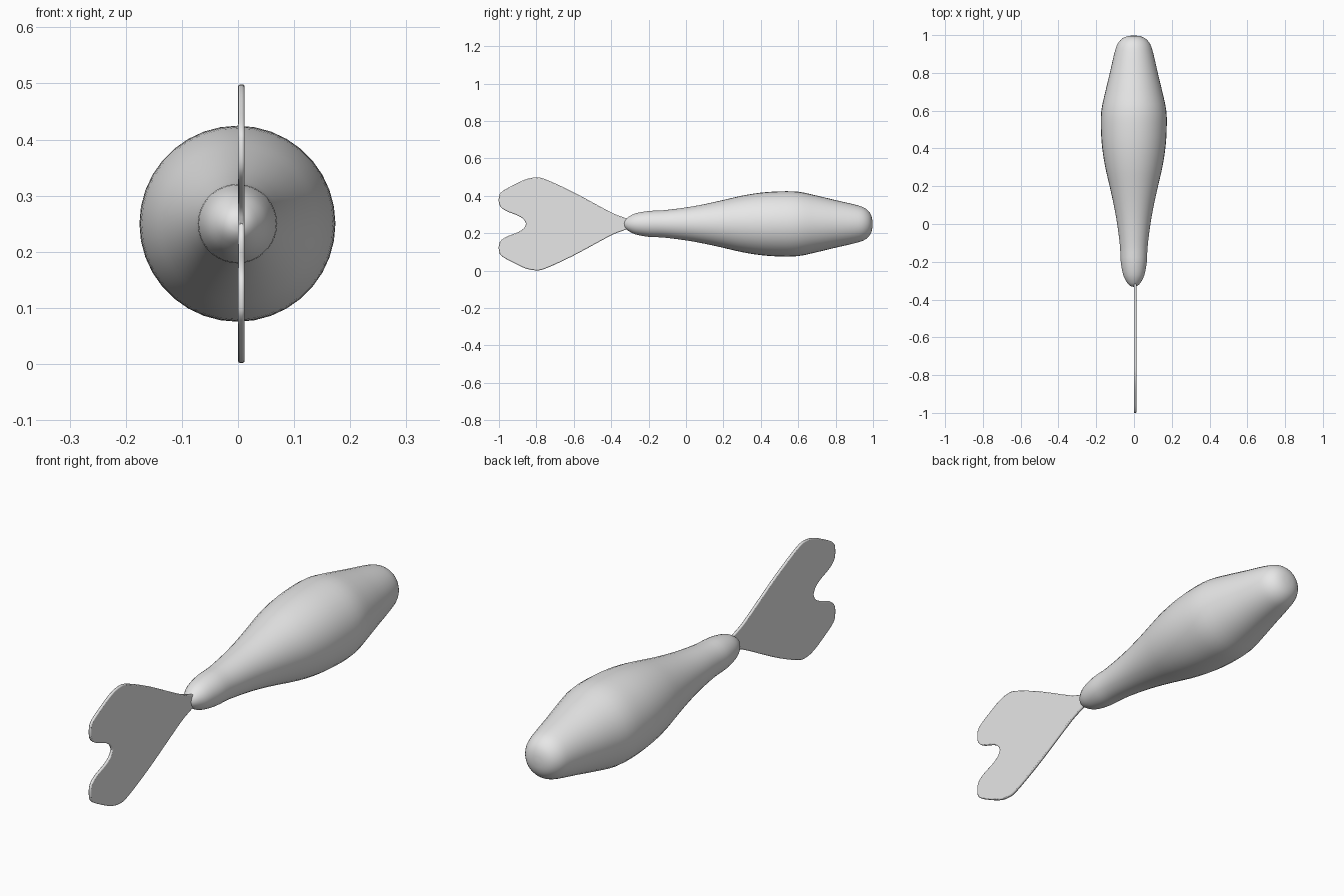
import bpy, bmesh, math
from mathutils import Vector

if "Cube" in bpy.data.objects:
    bpy.data.objects.remove(bpy.data.objects["Cube"])

CENTRE_Z = 0.25

grey = bpy.data.materials.new("plain_grey")
grey.diffuse_color = (0.8, 0.8, 0.8, 1)
grey.use_nodes = True
grey.node_tree.nodes["Principled BSDF"].inputs["Base Color"].default_value = grey.diffuse_color


def smooth_path(points, steps):
    """Catmull-Rom curve through an open list of 2D points."""
    p = [Vector(q) for q in points]
    p = [2 * p[0] - p[1]] + p + [2 * p[-1] - p[-2]]
    out = []
    for a, b, c, d in zip(p, p[1:], p[2:], p[3:]):
        for i in range(steps):
            t = i / steps
            out.append(0.5 * (2 * b + (c - a) * t + (2 * a - 5 * b + 4 * c - d) * t * t
                              + (3 * b - a - 3 * c + d) * t ** 3))
    return out + [p[-2]]


def finish(bm, name):
    bmesh.ops.recalc_face_normals(bm, faces=bm.faces)
    mesh = bpy.data.meshes.new(name)
    bm.to_mesh(mesh)
    bm.free()
    mesh.materials.append(grey)
    obj = bpy.data.objects.new(name, mesh)
    bpy.context.collection.objects.link(obj)
    bpy.context.view_layer.objects.active = obj
    obj.select_set(True)
    return obj


# Body: round profile (y, radius) swept about the long axis
profile = [(-0.333, 0), (-0.328, 0.018), (-0.31, 0.036), (-0.27, 0.056), (-0.2, 0.069),
           (-0.12, 0.073), (0, 0.088), (0.1, 0.106), (0.2, 0.128), (0.3, 0.151),
           (0.4, 0.167), (0.5, 0.174), (0.6, 0.172), (0.7, 0.151), (0.8, 0.127),
           (0.9, 0.104), (0.95, 0.088), (0.98, 0.064), (0.994, 0.034), (0.998, 0)]
bm = bmesh.new()
verts = [bm.verts.new((0, y, max(r, 0))) for y, r in smooth_path(profile, 3)]
edges = [bm.edges.new(pair) for pair in zip(verts, verts[1:])]
bmesh.ops.spin(bm, geom=verts + edges, cent=(0, 0, 0), axis=(0, 1, 0),
               angle=math.tau, steps=36)
bmesh.ops.remove_doubles(bm, verts=bm.verts, dist=0.0005)
body = finish(bm, "body")
body.location = (-0.001, 0, CENTRE_Z)
bpy.ops.object.shade_smooth_by_angle(angle=math.radians(60))
body.select_set(False)

# Tail fin: upper half outline (y, height over the axis), mirrored and thickened
half = [(-0.29, 0.015), (-0.325, 0.032), (-0.385, 0.054), (-0.465, 0.096), (-0.61, 0.174),
        (-0.75, 0.238), (-0.805, 0.248), (-0.86, 0.237), (-0.93, 0.204), (-0.985, 0.172),
        (-1, 0.145), (-0.997, 0.1), (-0.965, 0.071), (-0.9, 0.045), (-0.868, 0.024),
        (-0.855, 0)]
upper = smooth_path(half, 4)
outline = list(upper) + [Vector((v.x, -v.y)) for v in reversed(upper[:-1])]
bm = bmesh.new()
face = bm.faces.new([bm.verts.new((0, v.x, v.y)) for v in outline])
ext = bmesh.ops.extrude_face_region(bm, geom=[face])
bmesh.ops.translate(bm, vec=(0.012, 0, 0),
                    verts=[v for v in ext["geom"] if isinstance(v, bmesh.types.BMVert)])
tail = finish(bm, "tail_fin")
tail.location = (0, 0, CENTRE_Z)

# Rounded rim of the fin
bevel = tail.modifiers.new("rim", 'BEVEL')
bevel.width = 0.004
bevel.segments = 2
bevel.limit_method = 'ANGLE'
bevel.angle_limit = math.radians(60)
bpy.ops.object.shade_smooth_by_angle(angle=math.radians(35))
